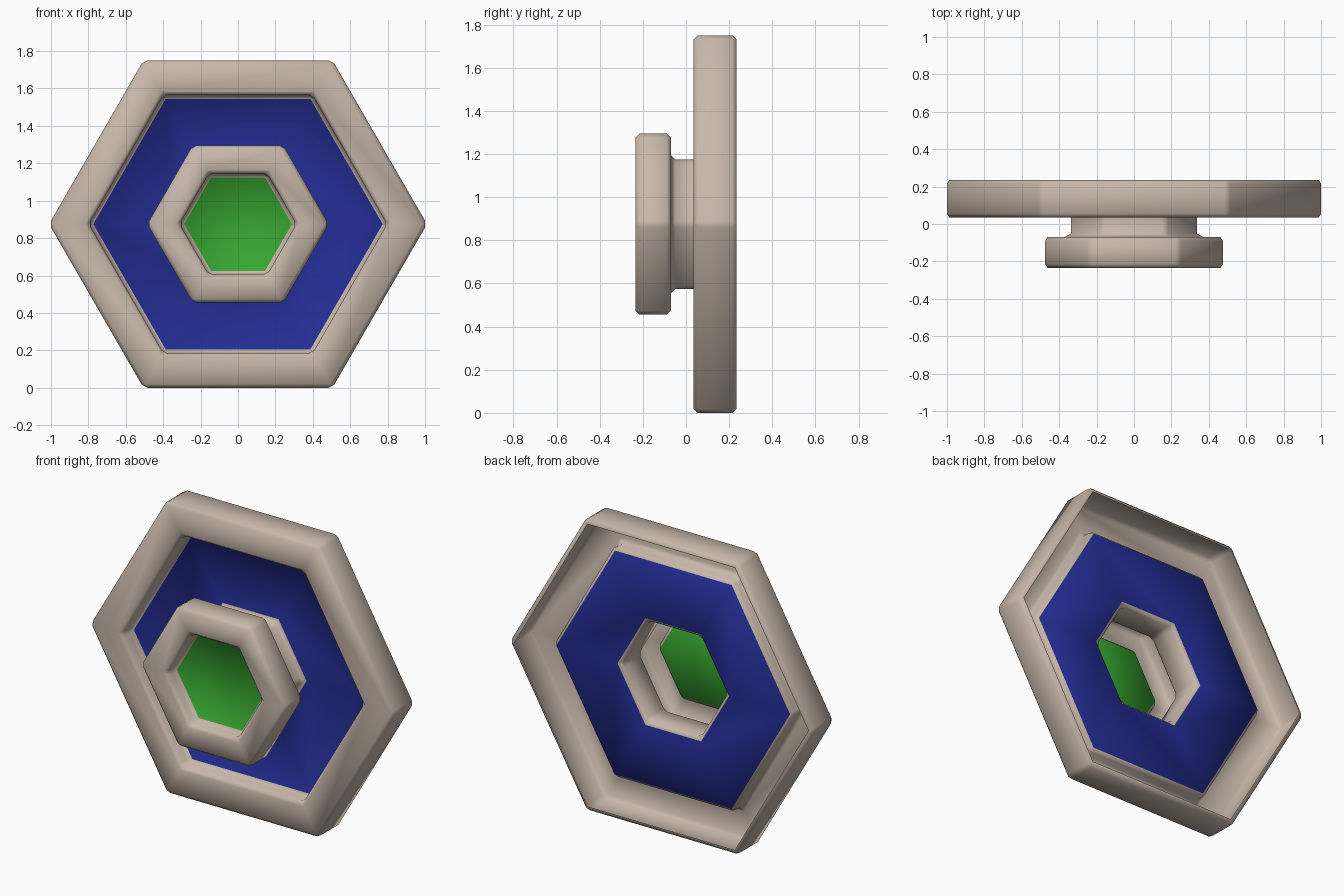
import bpy, bmesh, math

if "Cube" in bpy.data.objects:
    bpy.data.objects.remove(bpy.data.objects["Cube"])


def material(name, rgb):
    m = bpy.data.materials.new(name)
    m.diffuse_color = (*rgb, 1)
    m.use_nodes = True
    m.node_tree.nodes["Principled BSDF"].inputs["Base Color"].default_value = m.diffuse_color
    return m


TAN, BLUE, GREEN = 0, 1, 2
mats = [material("warm_grey", (0.57, 0.475, 0.40)),
        material("deep_blue", (0.017, 0.026, 0.29)),
        material("leaf_green", (0.038, 0.38, 0.03))]

# Shell profile from open back rim to hub face: (apothem, y)
profile = [
    (0.845, 0.235), (0.875, 0.235), (0.875, 0.035),   # outer frame wall
    (0.69, 0.035), (0.69, 0.12),                      # frame face, step in
    (0.30, 0.12), (0.30, -0.07),                      # blue panel, neck
    (0.42, -0.07), (0.42, -0.235),                    # hub wall
    (0.27, -0.235), (0.27, -0.165),                   # hub face, step in
]
BLUE_BAND = 4
CENTRE_Z = 0.875

bm = bmesh.new()
loops = []
for apothem, y in profile:
    r = apothem / math.cos(math.pi / 6)
    loops.append([bm.verts.new((r * math.cos(k * math.pi / 3), y,
                                CENTRE_Z + r * math.sin(k * math.pi / 3)))
                  for k in range(6)])

# Skin the hexagon loops
for i in range(len(loops) - 1):
    a, b = loops[i], loops[i + 1]
    for k in range(6):
        n = (k + 1) % 6
        f = bm.faces.new((a[k], a[n], b[n], b[k]))
        f.material_index = BLUE if i == BLUE_BAND else TAN

# Green centre panel
cap = bm.faces.new(loops[-1])
cap.material_index = GREEN

bmesh.ops.recalc_face_normals(bm, faces=bm.faces[:])
cap.normal_update()
if cap.normal.y > 0:
    bmesh.ops.reverse_faces(bm, faces=bm.faces[:])
for f in bm.faces:
    f.smooth = True

mesh = bpy.data.meshes.new("hexagonal_shell")
bm.to_mesh(mesh)
bm.free()
for m in mats:
    mesh.materials.append(m)
shell = bpy.data.objects.new("hexagonal_shell", mesh)
bpy.context.collection.objects.link(shell)

# Small chamfer on every crease, kept in the frame colour
bevel = shell.modifiers.new("edge_chamfer", 'BEVEL')
bevel.width = 0.02
bevel.segments = 1
bevel.limit_method = 'ANGLE'
bevel.angle_limit = math.radians(30)
bevel.material = TAN
